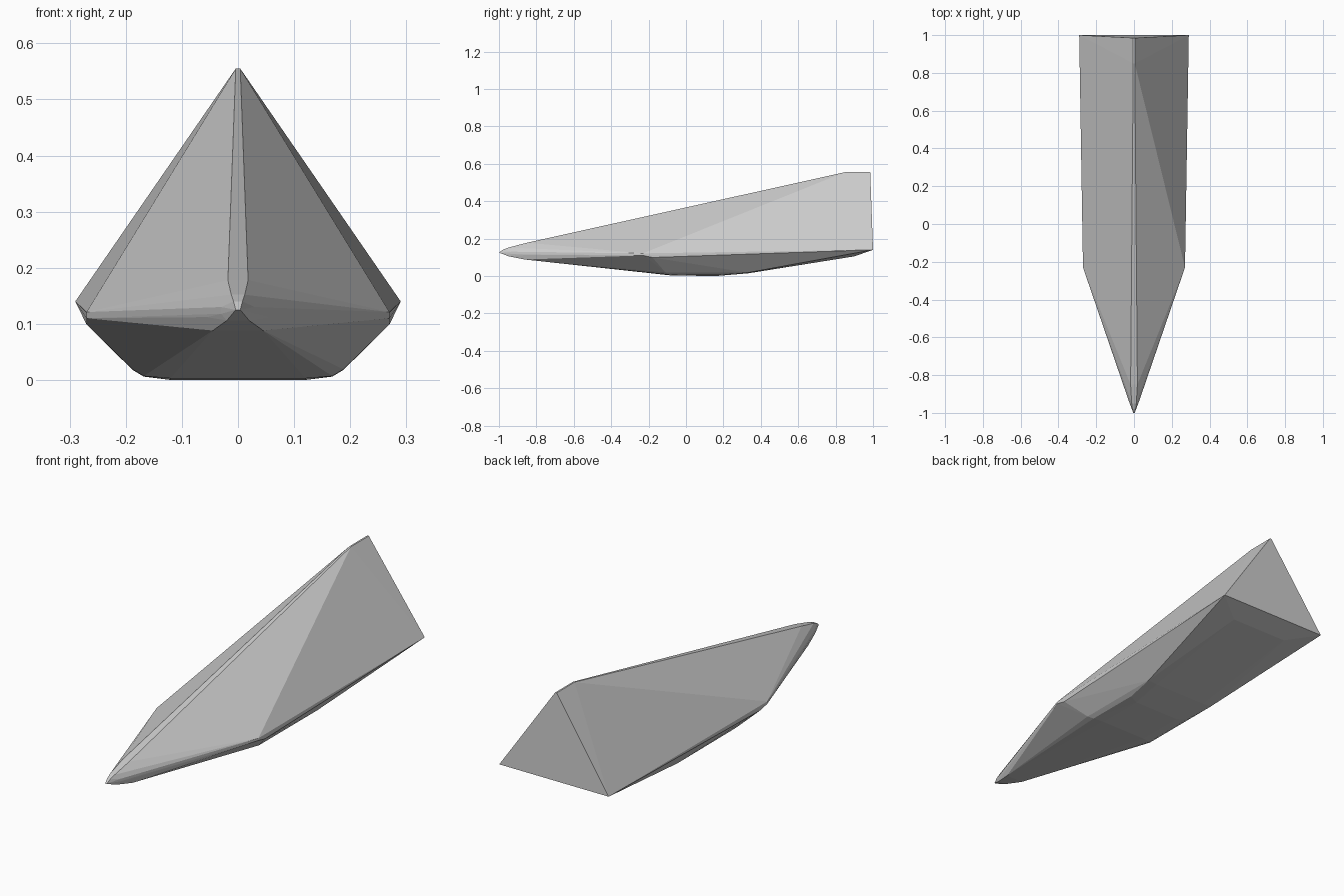
import bpy
import bmesh

# Half-hull stations (x, y, z), mirrored across x = 0
nose = [
    (0.004, -1.0, 0.125), (0.008, -0.98, 0.14), (0.012, -0.95, 0.152),
    (0.03, -0.93, 0.13), (0.03, -0.93, 0.118), (0.02, -0.95, 0.106),
    (0.018, -0.85, 0.178), (0.055, -0.855, 0.112), (0.045, -0.86, 0.088),
]
ridge = [(0.004, 0.85, 0.555), (0.004, 0.985, 0.555)]
chine = [
    (0.27, -0.23, 0.121), (0.27, -0.23, 0.11), (0.27, -0.18, 0.099),
    (0.29, 1.0, 0.14),
]
keel = [
    (0.188, -0.11, 0.019), (0.168, -0.09, 0.007), (0.12, -0.08, 0.003),
    (0.188, 0.33, 0.018), (0.168, 0.18, 0.006), (0.12, 0.16, 0.0),
    (0.14, 0.33, 0.014), (0.15, 0.9, 0.105),
]

# Faceted wedge body wrapped around the stations
bm = bmesh.new()
for x, y, z in nose + ridge + chine + keel:
    for side in (1, -1):
        bm.verts.new((side * x, y, z))
hull = bmesh.ops.convex_hull(bm, input=bm.verts[:])
loose = [v for v in bm.verts if not v.link_faces]
bmesh.ops.delete(bm, geom=loose, context='VERTS')
bmesh.ops.recalc_face_normals(bm, faces=bm.faces[:])

mesh = bpy.data.meshes.new("wedge_hull")
bm.to_mesh(mesh)
bm.free()
body = bpy.data.objects.new("wedge_hull", mesh)
bpy.context.collection.objects.link(body)
